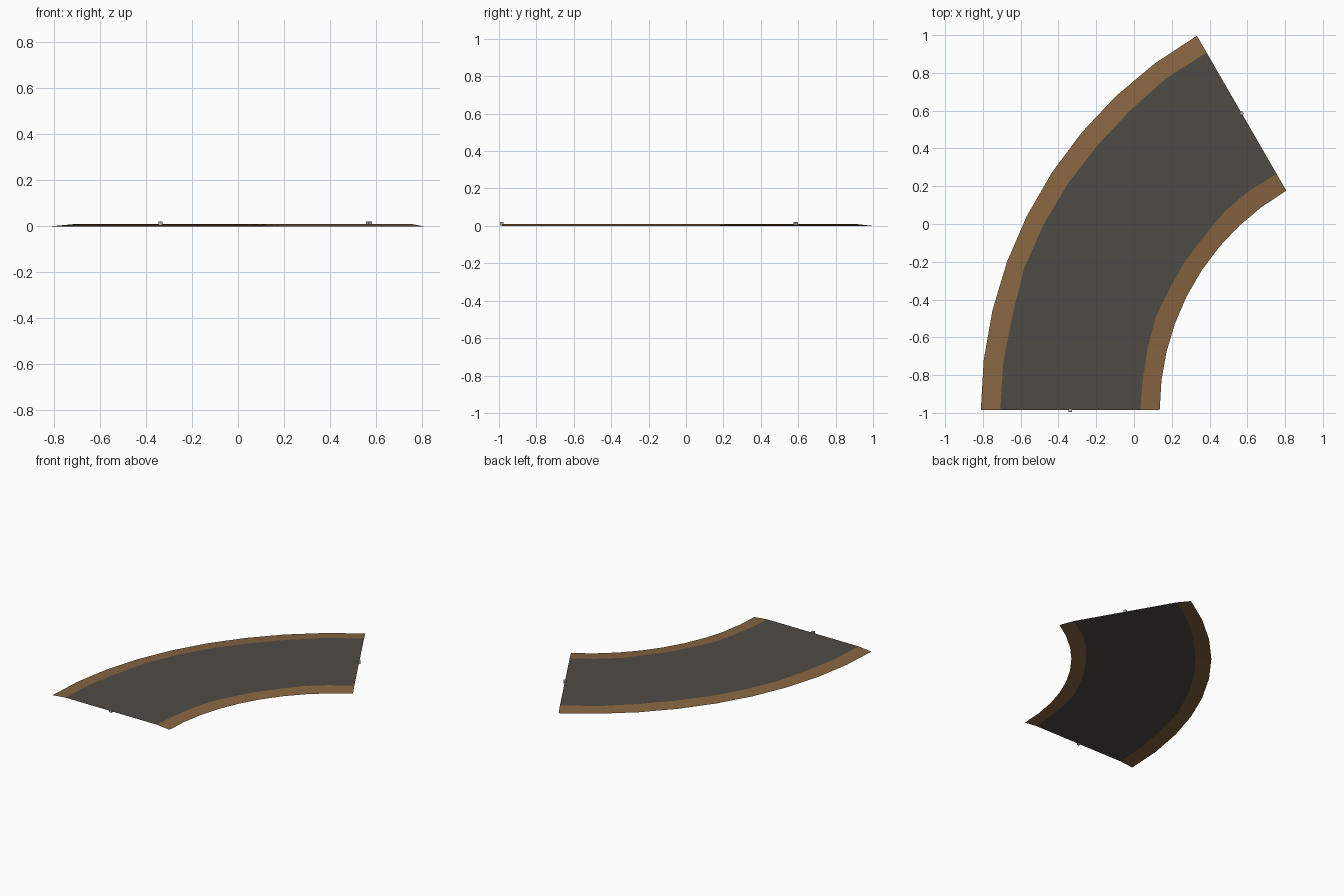
import bpy, bmesh, math, random
from mathutils import Matrix

if "Cube" in bpy.data.objects:
    bpy.data.objects.remove(bpy.data.objects["Cube"])

random.seed(4)
CX, CY = 1.477, -0.985          # centre of the bend
R_OUT, R_IN = 2.288, 1.341      # outer and inner edge radii
SHOULDER = 0.103
TOP = 0.010
SEGS, SWEEP = 9, math.radians(60)


def material(name, rgb):
    m = bpy.data.materials.new(name)
    m.diffuse_color = (*rgb, 1)
    m.use_nodes = True
    m.node_tree.nodes["Principled BSDF"].inputs["Base Color"].default_value = m.diffuse_color
    return m


asphalt = material("asphalt grey", (0.078, 0.071, 0.062))
dirt = material("dirt brown", (0.245, 0.132, 0.053))
marker_grey = material("marker grey", (0.42, 0.42, 0.40))


def finish(bm, name, mats):
    me = bpy.data.meshes.new(name)
    bm.to_mesh(me)
    bm.free()
    ob = bpy.data.objects.new(name, me)
    bpy.context.collection.objects.link(ob)
    for m in mats:
        me.materials.append(m)
    return ob


def on_bend(r, a, z):
    return (CX - r * math.cos(a), CY + r * math.sin(a), z)


# Curved road sheet: sloping dirt shoulders with slightly ragged asphalt edges
bm = bmesh.new()
rows = []
for i in range(SEGS + 1):
    a = SWEEP * i / SEGS
    j = 0 if i in (0, SEGS) else 0.007
    profile = [(R_OUT, 0),
               (R_OUT - SHOULDER + random.uniform(-j, j), TOP),
               (R_IN + SHOULDER + random.uniform(-j, j), TOP),
               (R_IN, 0)]
    rows.append([bm.verts.new(on_bend(r, a, z)) for r, z in profile])
for p, q in zip(rows, rows[1:]):
    for k in range(3):
        f = bm.faces.new((p[k], p[k + 1], q[k + 1], q[k]))
        f.material_index = 0 if k == 1 else 1
finish(bm, "curved_road", [asphalt, dirt])

# Small marker cubes at the middle of each end
for name, a in (("start_marker", 0), ("end_marker", SWEEP)):
    bm = bmesh.new()
    x, y, z = on_bend((R_OUT + R_IN) / 2, a, 0.012)
    bmesh.ops.create_cube(bm, size=0.018,
                          matrix=Matrix.Translation((x, y, z)) @ Matrix.Rotation(-a, 4, 'Z'))
    finish(bm, name, [marker_grey])
